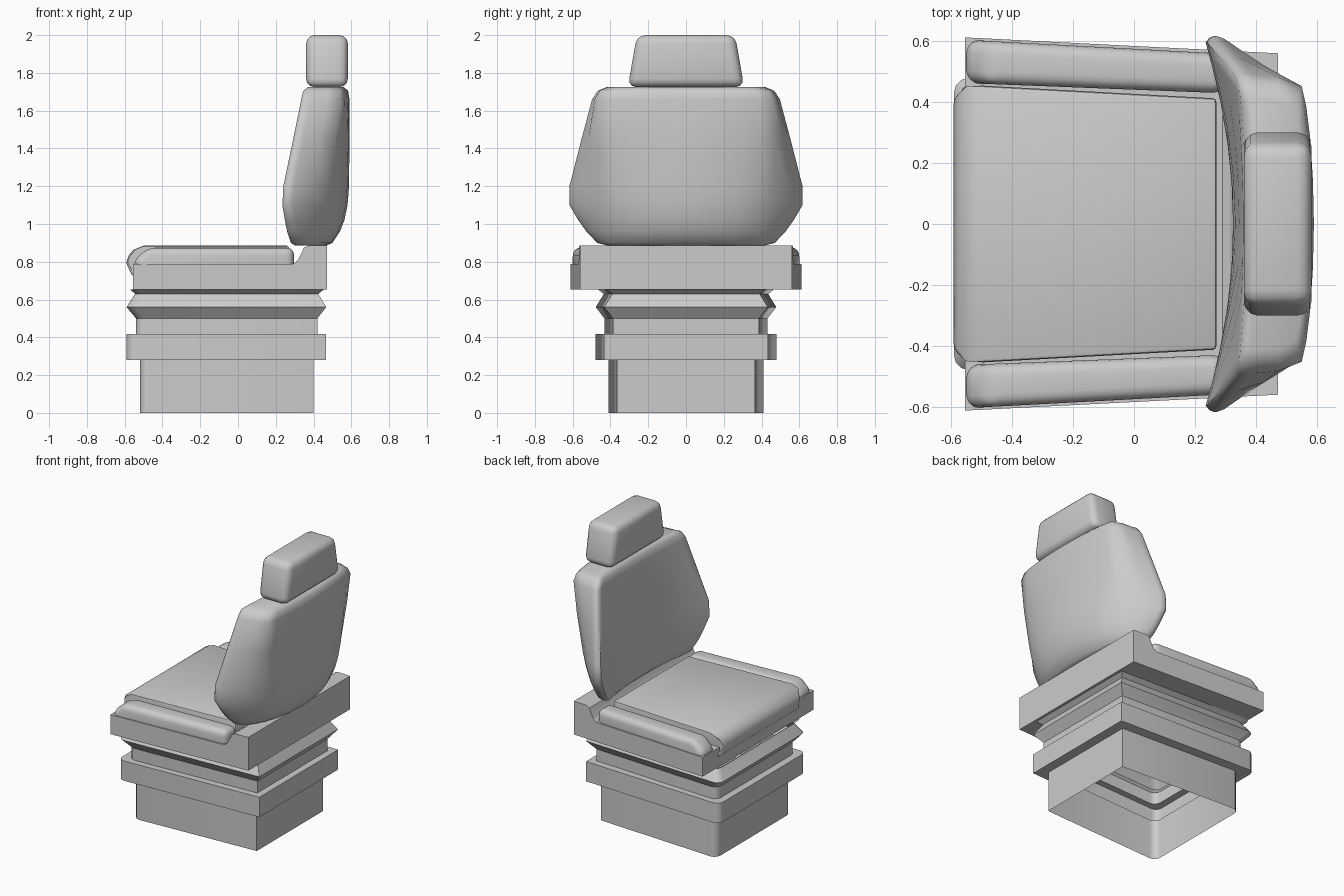
import bpy, bmesh, math

if "Cube" in bpy.data.objects:
    bpy.data.objects.remove(bpy.data.objects["Cube"])


def finish(name, bm, bevel=0.0, segments=3, angle=40, smooth=None):
    """Clean normals, bevel the sharp edges, and create the object."""
    bmesh.ops.recalc_face_normals(bm, faces=bm.faces)
    if bevel:
        sharp = [e for e in bm.edges if e.is_manifold
                 and e.calc_face_angle(0) > math.radians(angle)]
        bmesh.ops.bevel(bm, geom=sharp, offset=bevel, segments=segments,
                        profile=0.5, affect='EDGES', clamp_overlap=True)
    mesh = bpy.data.meshes.new(name)
    bm.to_mesh(mesh)
    bm.free()
    ob = bpy.data.objects.new(name, mesh)
    bpy.context.collection.objects.link(ob)
    if smooth:
        bpy.ops.object.select_all(action='DESELECT')
        ob.select_set(True)
        bpy.context.view_layer.objects.active = ob
        bpy.ops.object.shade_smooth_by_angle(angle=math.radians(smooth))
    return ob


def loft(rings, cap_start=True, cap_end=True):
    """Skin a list of closed rings with equal point counts."""
    bm = bmesh.new()
    rows = [[bm.verts.new(p) for p in ring] for ring in rings]
    n = len(rows[0])
    for a, b in zip(rows, rows[1:]):
        for i in range(n):
            j = (i + 1) % n
            bm.faces.new((a[i], a[j], b[j], b[i]))
    if cap_start:
        bm.faces.new(rows[0])
    if cap_end:
        bm.faces.new(rows[-1])
    return bm


def prism(profile, y_near, y_far):
    """Side profile (x, z) spanned between two y functions of x."""
    return loft([[(x, y_near(x), z) for x, z in profile],
                 [(x, y_far(x), z) for x, z in profile]])


def line(x0, v0, x1, v1):
    return lambda x: v0 + (v1 - v0) * (x - x0) / (x1 - x0)


# Suspension base: open-bottomed stack with rounded front corners
def base_ring(z, x0, x1, w):
    c, r = 0.045, w - 0.045
    half = [(x1, r), (x0 + c, w), (x0 + .5 * c, w - .134 * c),
            (x0 + .134 * c, w - .5 * c), (x0, w - c)]
    return [(x, y, z) for x, y in half] + [(x, -y, z) for x, y in half[::-1]]


levels = [(0, -.52, .40, .41), (.28, -.52, .40, .41),
          (.28, -.59, .467, .478), (.418, -.59, .467, .478),
          (.418, -.54, .42, .432), (.50, -.54, .42, .432),
          (.56, -.59, .467, .478), (.63, -.545, .425, .435),
          (.653, -.57, .455, .465)]
finish("suspension_base",
       loft([base_ring(*l) for l in levels], False, False), smooth=32)

# Seat pan with raised rear lip
pan_w = line(-.555, .612, .47, .56)
pan = [(-.555, .653), (-.555, .788), (.29, .788), (.315, .806), (.335, .843),
       (.348, .873), (.37, .885), (.472, .885), (.472, .653)]
finish("seat_pan", prism(pan, lambda x: -pan_w(x), pan_w))

# Seat cushion with rolled front edge and cut front corners
rear_w = line(-.555, .457, .27, .412)
nose_w = line(-.592, .405, -.555, .457)
cush_w = lambda x: min(rear_w(x), nose_w(x))
cushion = [(-.555, .72), (-.575, .755), (-.592, .795), (-.582, .83),
           (-.555, .863), (-.50, .885), (.27, .885), (.27, .72)]
finish("seat_cushion", prism(cushion, lambda x: -cush_w(x), cush_w),
       bevel=.012, segments=2, angle=50, smooth=35)

# Side bolsters
inner = line(-.55, .462, .27, .43)
outer = line(-.55, .604, .27, .56)
bolster = [(-.55, .73), (-.55, .81), (-.475, .875), (.297, .875), (.297, .73)]
for side, s in (("left", 1), ("right", -1)):
    finish(side + "_bolster",
           prism(bolster, lambda x: s * inner(x), lambda x: s * outer(x)),
           bevel=.04, segments=4, angle=35, smooth=40)


# Backrest: wrap-around shell lofted upward from curved sections
def back_ring(z, w, xe, xc, xb, xk, yb):
    half = [(xc + (xe - xc) * t ** 2, .96 * w * t) for t in (.25, .5, .75, .92)]
    half += [(xe, .965 * w), (xe + .012, .99 * w), (xe + .03, w),
             (xe + .055, .985 * w)]
    xm, ym = xe + .055, .985 * w
    half += [(.5 * (xm + xk), .5 * (ym + yb) + .012), (xk, yb),
             (xk + .38 * (xb - xk), .85 * yb), (xk + .7 * (xb - xk), .62 * yb),
             (xk + .92 * (xb - xk), .32 * yb)]
    right = [(x, -y, z) for x, y in half[::-1]]
    return ([(xc, 0, z)] + [(x, y, z) for x, y in half]
            + [(xb, 0, z)] + right)


sections = [(.887, .42, .30, .335, .47, .40, .36),
            (.90, .47, .28, .328, .50, .40, .40),
            (.96, .527, .26, .325, .54, .42, .425),
            (1.02, .57, .248, .325, .563, .44, .44),
            (1.10, .617, .235, .328, .58, .455, .455),
            (1.20, .617, .24, .332, .588, .475, .46),
            (1.45, .553, .292, .345, .59, .515, .465),
            (1.66, .497, .335, .358, .59, .55, .452),
            (1.705, .468, .345, .368, .583, .545, .43),
            (1.725, .42, .37, .39, .56, .53, .38)]
finish("backrest", loft([back_ring(*s) for s in sections]), smooth=50)

# Headrest: tapered rounded block
head = [[(.36, -w, z), (.582, -w, z), (.582, w, z), (.36, w, z)]
        for w, z in ((.308, 1.725), (.26, 2.0))]
finish("headrest", loft(head), bevel=.045, segments=3, smooth=35)
